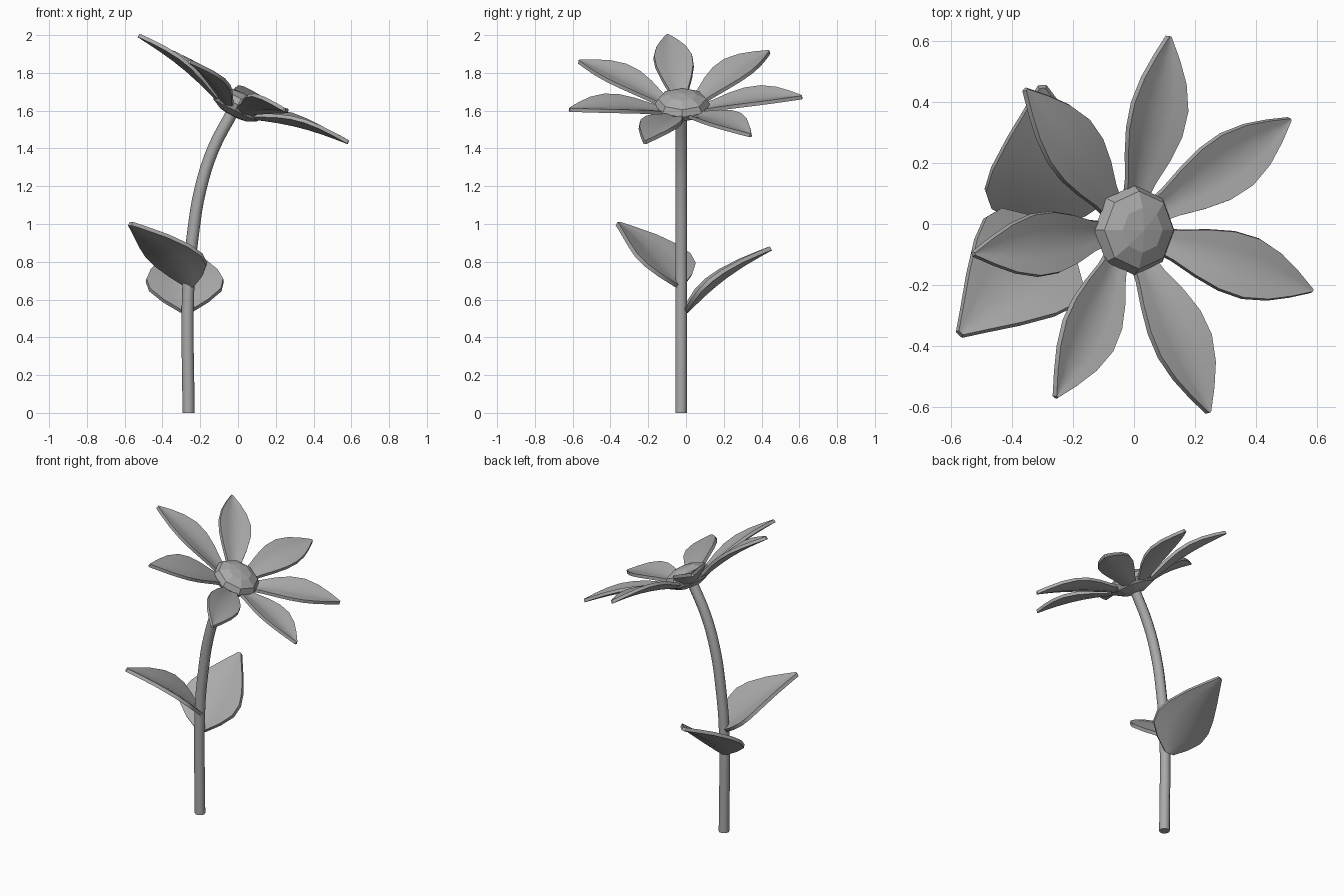
import bpy
import bmesh
import math
from mathutils import Vector, Matrix

cube = bpy.data.objects.get("Cube")
if cube:
    bpy.data.objects.remove(cube, do_unlink=True)

grey = bpy.data.materials.new("plain grey")
grey.use_nodes = True
GREY = (0.4, 0.4, 0.4, 1)
grey.diffuse_color = GREY
grey.node_tree.nodes["Principled BSDF"].inputs["Base Color"].default_value = GREY


def activate(obj):
    bpy.ops.object.select_all(action="DESELECT")
    obj.select_set(True)
    bpy.context.view_layer.objects.active = obj


def mesh_object(name, bm):
    mesh = bpy.data.meshes.new(name)
    bmesh.ops.recalc_face_normals(bm, faces=bm.faces)
    bm.to_mesh(mesh)
    bm.free()
    mesh.materials.append(grey)
    obj = bpy.data.objects.new(name, mesh)
    bpy.context.collection.objects.link(obj)
    return obj


def blade(name, base, tip, normal, outline, arch, fold, thickness):
    """Folded blade: outline holds (position along blade, half width)."""
    along = tip - base
    side = normal.cross(along).normalized()
    up = along.cross(side).normalized()
    bm = bmesh.new()
    rows = []
    for t, half in outline:
        mid = base + along * t + up * arch * math.sin(math.pi * t)
        rows.append([bm.verts.new(mid + side * half * k + up * fold * half * abs(k))
                     for k in (-1, -0.5, 0, 0.5, 1)])
    for a, b in zip(rows, rows[1:]):
        for i in range(4):
            bm.faces.new((a[i], a[i + 1], b[i + 1], b[i]))
    obj = mesh_object(name, bm)
    solid = obj.modifiers.new("thickness", "SOLIDIFY")
    solid.thickness = thickness
    solid.offset = 0
    activate(obj)
    bpy.ops.object.modifier_apply(modifier=solid.name)
    bpy.ops.object.shade_smooth_by_angle(angle=math.radians(40))
    return obj


# Stem: round tube, straight below and bending towards +x
curve = bpy.data.curves.new("stem", "CURVE")
curve.dimensions = "3D"
curve.bevel_depth = 0.032
curve.bevel_resolution = 3
curve.resolution_u = 4
curve.use_fill_caps = True
spline = curve.splines.new("BEZIER")
path = [(-0.262, 0), (-0.262, 0.7), (-0.238, 0.95), (-0.2, 1.18), (-0.13, 1.4), (-0.025, 1.6)]
spline.bezier_points.add(len(path) - 1)
for point, (x, z) in zip(spline.bezier_points, path):
    point.co = (x, -0.026, z)
    point.handle_left_type = point.handle_right_type = "AUTO"
stem = bpy.data.objects.new("stem", curve)
bpy.context.collection.objects.link(stem)
curve.materials.append(grey)
activate(stem)
bpy.ops.object.convert(target="MESH")
bpy.ops.object.shade_smooth_by_angle(angle=math.radians(50))

# Flower head frame: tilted towards +x
centre = Vector((-0.015, -0.02, 1.6))
tilt = Matrix.Rotation(math.radians(27), 4, "Y")
facing = tilt @ Vector((0, 0, 1))

# Flower centre: low faceted dome
bm = bmesh.new()
bmesh.ops.create_uvsphere(bm, u_segments=8, v_segments=6, radius=1)
place = (Matrix.Translation(centre + facing * 0.035) @ tilt
         @ Matrix.Diagonal((0.147, 0.147, 0.07, 1)))
bmesh.ops.transform(bm, matrix=place, verts=bm.verts)
mesh_object("flower_centre", bm)

# Petals
petal_outline = [(0, 0.035), (0.15, 0.052), (0.3, 0.08), (0.45, 0.1), (0.6, 0.102),
                 (0.75, 0.08), (0.88, 0.045), (1, 0.006)]
for i, degrees in enumerate((34.5, 82.5, 134, 187, 238.7, 291, 342)):
    a = math.radians(degrees)
    out = tilt @ Vector((math.cos(a), math.sin(a), 0))
    blade(f"petal_{i + 1}", centre + out * 0.08, centre + out * 0.64 + facing * 0.122,
          facing, petal_outline, 0.022, 0.25, 0.02)

# Leaves
leaf_outline = [(0, 0.03), (0.1, 0.12), (0.22, 0.19), (0.35, 0.205), (0.5, 0.18),
                (0.7, 0.12), (0.88, 0.055), (1, 0.012)]
for name, base, tip in (
        ("front_leaf", (-0.255, -0.035, 0.67), (-0.57, -0.36, 1.0)),
        ("back_leaf", (-0.275, 0.0, 0.535), (-0.3, 0.45, 0.87))):
    blade(name, Vector(base), Vector(tip), Vector((0, 0, 1)), leaf_outline, 0.025, 0.2, 0.022)
